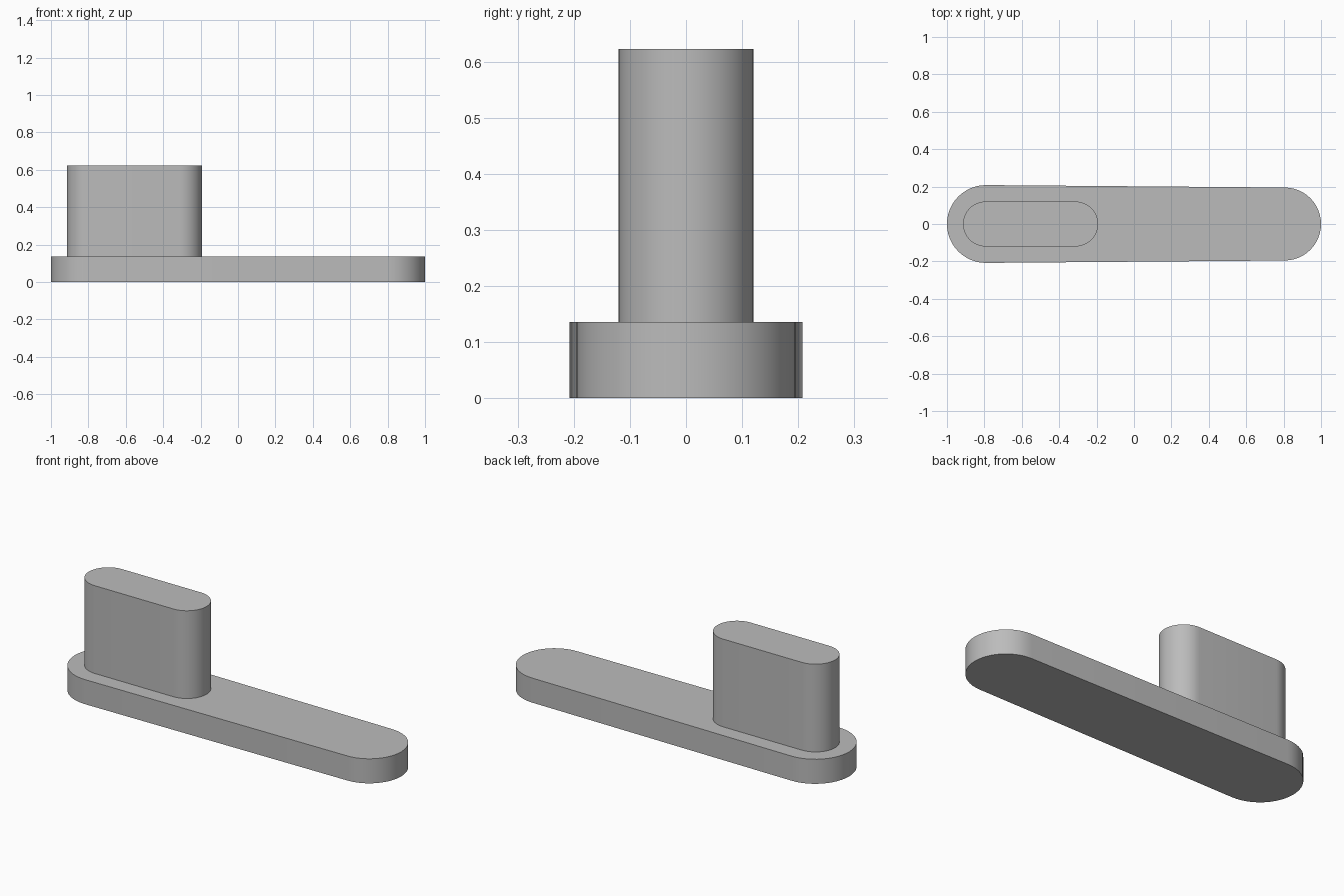
import bpy
import bmesh
from math import pi, sin, cos, radians

cube = bpy.data.objects.get("Cube")
if cube:
    bpy.data.objects.remove(cube)

grey = bpy.data.materials.new("plain_grey")
grey.use_nodes = True
colour = (0.5, 0.5, 0.5, 1)
grey.diffuse_color = colour
grey.node_tree.nodes["Principled BSDF"].inputs["Base Color"].default_value = colour


def rounded_bar(name, left, right, bottom, top, steps=24):
    """Extrude an outline with round ends; left and right are (centre x, radius)."""
    bm = bmesh.new()
    outline = []
    for (x, r), start in ((right, -pi / 2), (left, pi / 2)):
        for i in range(steps + 1):
            a = start + pi * i / steps
            outline.append(bm.verts.new((x + r * cos(a), r * sin(a), bottom)))
    base = bm.faces.new(outline)
    extruded = bmesh.ops.extrude_face_region(bm, geom=[base], use_keep_orig=True)
    verts = [v for v in extruded["geom"] if isinstance(v, bmesh.types.BMVert)]
    bmesh.ops.translate(bm, verts=verts, vec=(0, 0, top - bottom))
    bmesh.ops.recalc_face_normals(bm, faces=bm.faces)
    mesh = bpy.data.meshes.new(name)
    bm.to_mesh(mesh)
    bm.free()
    mesh.materials.append(grey)
    obj = bpy.data.objects.new(name, mesh)
    bpy.context.collection.objects.link(obj)
    bpy.ops.object.select_all(action="DESELECT")
    obj.select_set(True)
    bpy.context.view_layer.objects.active = obj
    bpy.ops.object.shade_smooth_by_angle(angle=radians(30))
    return obj


# Long flat plate, slightly narrower towards its left end
rounded_bar("base_plate", (-0.792, 0.208), (0.805, 0.195), 0, 0.136)

# Upright post standing on the wide end, sunk a little into the plate
rounded_bar("upright_post", (-0.794, 0.12), (-0.312, 0.12), 0.12, 0.622)
